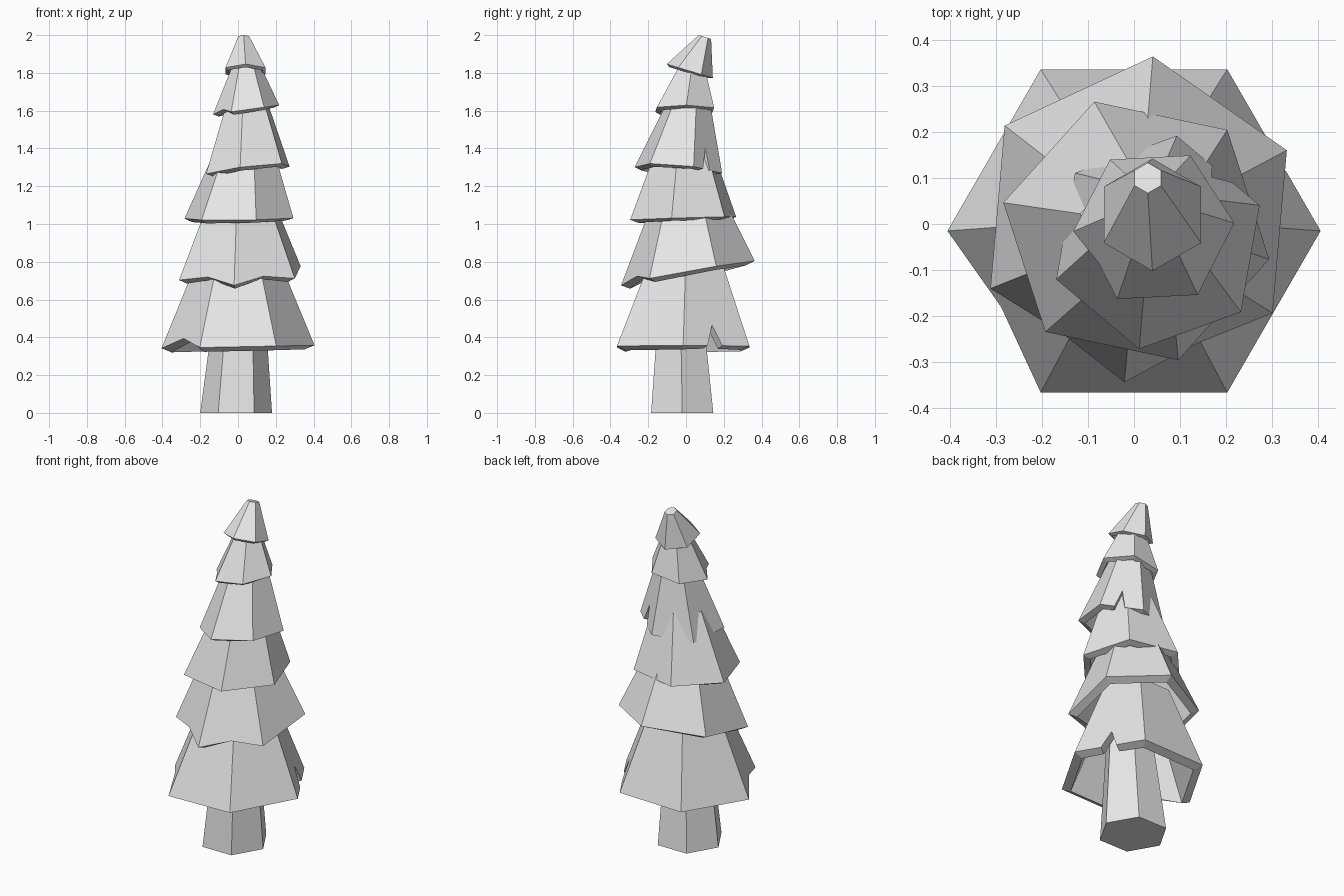
import bpy
import bmesh
from math import cos, sin, radians
from mathutils import Vector

default_cube = bpy.data.objects.get("Cube")
if default_cube:
    bpy.data.objects.remove(default_cube, do_unlink=True)

SIDES = 6

# One plain grey for the whole tree
grey = bpy.data.materials.new("light_grey")
grey.use_nodes = True
colour = (0.8, 0.8, 0.8, 1)
grey.diffuse_color = colour
for node in grey.node_tree.nodes:
    if node.type == "BSDF_PRINCIPLED":
        node.inputs["Base Color"].default_value = colour


def ring(centre, radius, angle, tilt=(0, 0)):
    """Corners of a hexagon, leaning by the x and y slopes in tilt."""
    corners = []
    for i in range(SIDES):
        a = radians(angle + i * 360 / SIDES)
        dx, dy = radius * cos(a), radius * sin(a)
        corners.append(Vector(centre) + Vector((dx, dy, dx * tilt[0] + dy * tilt[1])))
    return corners


def build_object(name, bm):
    mesh = bpy.data.meshes.new(name)
    bm.to_mesh(mesh)
    bm.free()
    mesh.materials.append(grey)
    obj = bpy.data.objects.new(name, mesh)
    bpy.context.collection.objects.link(obj)
    return obj


def notch_points(low_a, low_b, top_a, top_b, place, half_width, height):
    """Points of a V cut into the lower edge of one panel."""
    foot = low_a.lerp(low_b, place)
    head = top_a.lerp(top_b, place)
    peak = foot.lerp(head, height / (head.z - foot.z))
    if half_width >= 0.5:
        return [peak]
    return [low_a.lerp(low_b, place - half_width), peak,
            low_a.lerp(low_b, place + half_width)]


def branch_tier(name, rim, rim_radius, top, top_radius, angle, tilt, wall, notches):
    """Hollow tapered skirt with a thick wall and notched lower edge."""
    bm = bmesh.new()
    low = ring(rim, rim_radius, angle, tilt)
    high = ring(top, top_radius, angle, tilt)
    low_verts = [bm.verts.new(p) for p in low]
    high_verts = [bm.verts.new(p) for p in high]
    for i in range(SIDES):
        j = (i + 1) % SIDES
        cut = []
        if i in notches:
            points = notch_points(low[i], low[j], high[i], high[j], *notches[i])
            cut = [bm.verts.new(p) for p in points]
        bm.faces.new([low_verts[i], *cut, low_verts[j], high_verts[j], high_verts[i]])
    bm.faces.new(high_verts)
    obj = build_object(name, bm)
    shell = obj.modifiers.new("wall_thickness", "SOLIDIFY")
    shell.thickness = wall
    shell.offset = -1
    shell.use_even_offset = True


# Trunk: tapered six-sided post
bm = bmesh.new()
base = [bm.verts.new(p) for p in ring((-0.01, -0.02, 0), 0.19, 0)]
head = [bm.verts.new(p) for p in ring((0.01, -0.03, 0.6), 0.13, 0)]
for i in range(SIDES):
    j = (i + 1) % SIDES
    bm.faces.new([base[i], base[j], head[j], head[i]])
bm.faces.new(base[::-1])
bm.faces.new(head)
build_object("trunk", bm)

# Foliage: six overlapping skirts, each turned and leaning its own way
branch_tier("lowest_branches", rim=(0, -0.015, 0.35), rim_radius=0.405,
            top=(0, 0, 0.85), top_radius=0.2, angle=0, tilt=(0.02, 0),
            wall=0.05, notches={0: (0.48, 0.11, 0.11), 3: (0.5, 0.5, 0.05)})
branch_tier("lower_branches", rim=(0.01, 0.01, 0.74), rim_radius=0.355,
            top=(0.01, 0, 1.12), top_radius=0.19, angle=25, tilt=(0.03, 0.18),
            wall=0.045, notches={3: (0.5, 0.5, 0.03), 4: (0.5, 0.5, 0.03)})
branch_tier("middle_branches", rim=(0.005, -0.015, 1.03), rim_radius=0.295,
            top=(0.035, -0.01, 1.4), top_radius=0.155, angle=48, tilt=(0.01, 0.03),
            wall=0.04, notches={})
branch_tier("upper_branches", rim=(0.052, -0.04, 1.285), rim_radius=0.235,
            top=(0.045, 0.025, 1.7), top_radius=0.095, angle=20, tilt=(0.12, -0.09),
            wall=0.035, notches={0: (0.45, 0.12, 0.11)})
branch_tier("high_branches", rim=(0.043, -0.007, 1.605), rim_radius=0.175,
            top=(0.04, 0.035, 1.87), top_radius=0.06, angle=3, tilt=(0.14, 0),
            wall=0.028, notches={3: (0.5, 0.5, 0.02)})
branch_tier("tree_tip", rim=(0.04, 0.02, 1.81), rim_radius=0.122,
            top=(0.03, 0.1, 1.99), top_radius=0.033, angle=30, tilt=(0, -0.3),
            wall=0.02, notches={})
